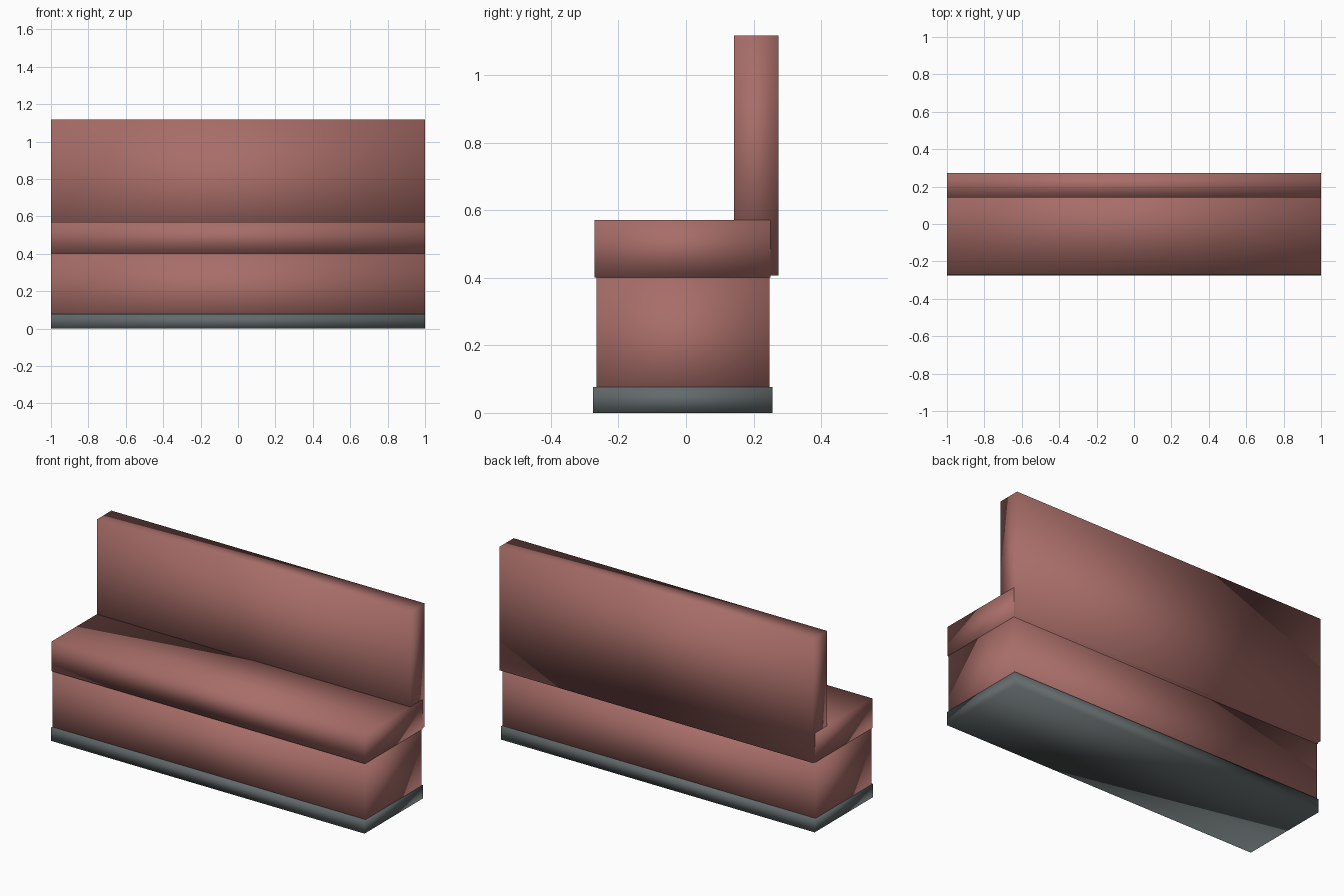
import bpy

cube = bpy.data.objects.get("Cube")
if cube:
    bpy.data.objects.remove(cube, do_unlink=True)


def material(name, rgb):
    mat = bpy.data.materials.new(name)
    mat.use_nodes = True
    colour = (*rgb, 1.0)
    mat.diffuse_color = colour
    mat.node_tree.nodes["Principled BSDF"].inputs["Base Color"].default_value = colour
    return mat


def block(name, half_x, y, z, mat):
    """Softly shaded box spanning the y and z ranges, centred on x."""
    bpy.ops.mesh.primitive_cube_add(size=1, location=(0, sum(y) / 2, sum(z) / 2))
    obj = bpy.context.object
    obj.name = name
    obj.scale = (2 * half_x, y[1] - y[0], z[1] - z[0])
    bpy.ops.object.transform_apply(location=False, rotation=False, scale=True)
    bpy.ops.object.shade_smooth()
    obj.data.materials.append(mat)
    return obj


upholstery = material("dusty red upholstery", (0.39, 0.153, 0.138))
kick_grey = material("slate grey", (0.125, 0.145, 0.15))

# Base and the skirting around its foot
block("base", 0.999, (-0.265, 0.247), (0.001, 0.401), upholstery)
block("kick_plate", 1.0, (-0.275, 0.256), (0.0, 0.077), kick_grey)

# Seat cushion, slightly proud of the base, and the backrest behind it
block("seat_cushion", 1.0, (-0.271, 0.251), (0.401, 0.571), upholstery)
block("backrest", 0.9995, (0.142, 0.274), (0.407, 1.118), upholstery)
